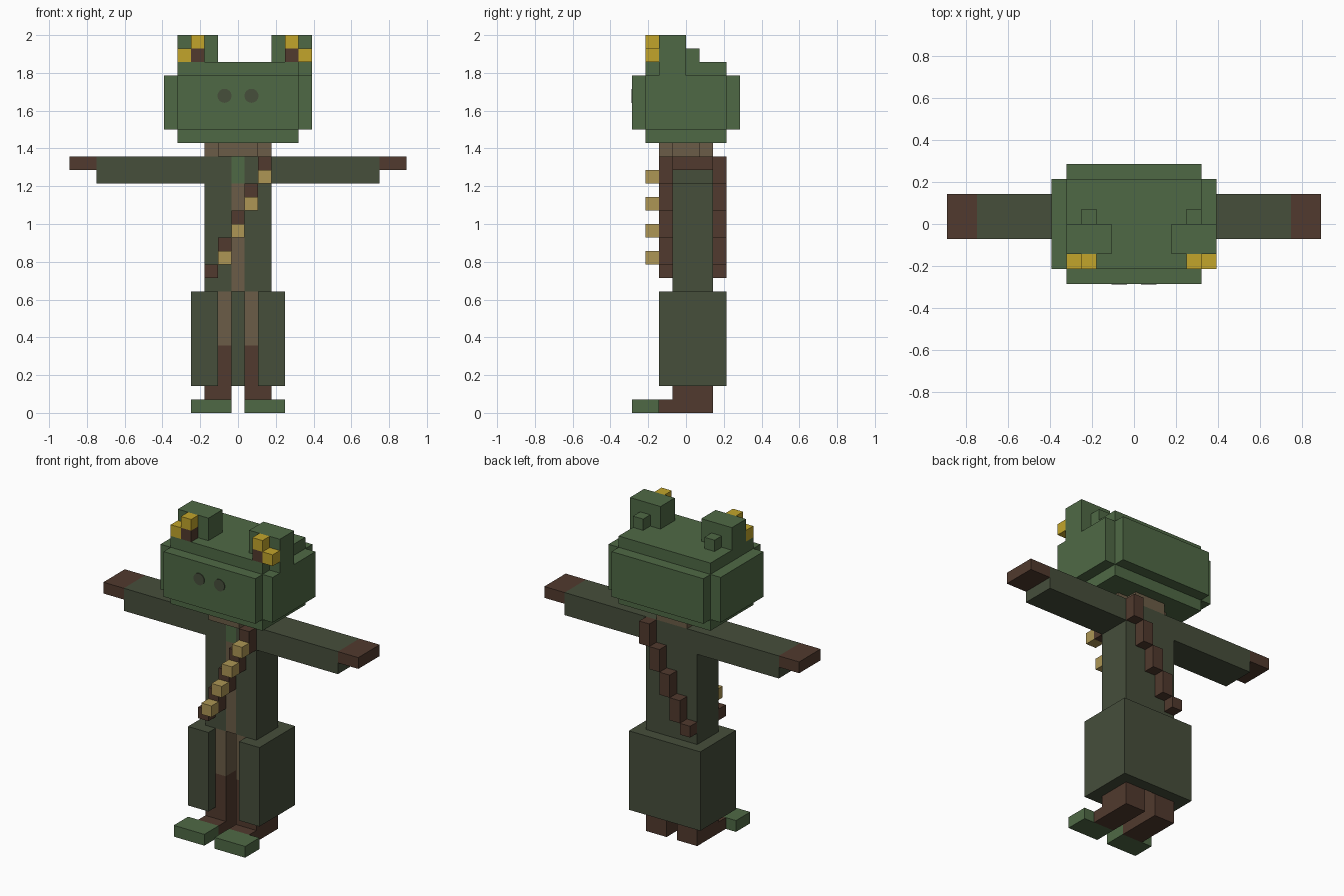
import bpy, bmesh, math
from mathutils import Matrix, Vector

cube = bpy.data.objects.get("Cube")
if cube:
    bpy.data.objects.remove(cube, do_unlink=True)

U = 2 / 28  # size of one block


def material(name, hex_code):
    rgb = [int(hex_code[i:i + 2], 16) / 255 for i in (0, 2, 4)]
    lin = [c / 12.92 if c <= 0.04045 else ((c + 0.055) / 1.055) ** 2.4 for c in rgb]
    m = bpy.data.materials.new(name)
    m.use_nodes = True
    m.diffuse_color = (*lin, 1)
    m.node_tree.nodes["Principled BSDF"].inputs["Base Color"].default_value = (*lin, 1)
    return m


GREEN = material("leaf_green", "4F6945")
OLIVE = material("dark_olive", "464E3B")
BROWN = material("dark_brown", "513A2E")
TAN = material("dull_tan", "6B5C47")
GOLD = material("pale_gold", "AD9655")
YELLOW = material("yellow", "C2A52B")


def finish(name, bm, mat):
    mesh = bpy.data.meshes.new(name)
    bm.to_mesh(mesh)
    bm.free()
    mesh.materials.append(mat)
    obj = bpy.data.objects.new(name, mesh)
    bpy.context.collection.objects.link(obj)
    return obj


def blocks(name, mat, *boxes):
    """One object from boxes given as (x0, x1, y0, y1, z0, z1) in block units."""
    bm = bmesh.new()
    for x0, x1, y0, y1, z0, z1 in boxes:
        centre = Vector((x0 + x1, y0 + y1, z0 + z1)) * U / 2
        size = Vector((x1 - x0, y1 - y0, z1 - z0)) * U
        bmesh.ops.create_cube(bm, size=1, matrix=Matrix.Translation(centre) @ Matrix.Diagonal((*size, 1)))
    return finish(name, bm, mat)


def pair(name, mat, *boxes):
    """Left (+x) and right (-x) copies of a part."""
    blocks("left_" + name, mat, *boxes)
    blocks("right_" + name, mat, *[(-b[1], -b[0], *b[2:]) for b in boxes])


# Head and neck
blocks("head", GREEN, (-4.5, 4.5, -3, 3, 20, 26), (-4.5, 4.5, -4, 4, 21, 25), (-5.5, 5.5, -3, 3, 21, 25))
blocks("neck", TAN, (-2.5, 2.5, -1, 1, 19, 20), (-1.5, 1.5, -2, 2, 19, 20))

# Ears: the left one sits a block further out and overhangs the head
blocks("left_ear", GREEN, (2.5, 5.5, -2, 0, 26, 28), (4.5, 5.5, -2, 0, 25, 26), (3.5, 4.5, 0, 1, 26, 27))
blocks("right_ear", GREEN, (-4.5, -1.5, -2, 0, 26, 28), (-3.5, -2.5, 0, 1, 26, 27))

# Ornaments on the ear fronts
for side, inner, outer in (("left", 3.5, 4.5), ("right", -3.5, -4.5)):
    blocks(side + "_ear_ornament", YELLOW,
           (inner, inner + 1, -3, -2, 27, 28), (outer, outer + 1, -3, -2, 26, 27))
    blocks(side + "_ear_knot", BROWN, (inner, inner + 1, -3, -2, 26, 27))

# Eyes: thin discs on the face
for side, s in (("left", 1), ("right", -1)):
    bm = bmesh.new()
    place = Matrix.Translation(Vector((s, -4, 23.5)) * U) @ Matrix.Rotation(math.pi / 2, 4, 'X')
    bmesh.ops.create_cone(bm, cap_ends=True, segments=24, radius1=0.52 * U, radius2=0.52 * U,
                          depth=0.008, matrix=place)
    finish(side + "_eye", bm, OLIVE)

# Torso with an open coat over the shirt
blocks("coat_back", OLIVE, (-2.5, 2.5, 0, 2, 9, 19))
pair("coat_front", OLIVE, (0.5, 2.5, -1, 0, 9, 19))
blocks("shirt", TAN, (-0.5, 0.5, -1, 0, 9, 17))
blocks("collar", GREEN, (-0.5, 0.5, -1, 0, 17, 19))

# Arms and hands
pair("arm", OLIVE, (2.5, 10.5, -1, 2, 17, 19))
pair("hand", BROWN, (10.5, 12.5, -1, 2, 18, 19))

# Diagonal strap, front and back, with pouches on the front
strap = [(1.5 - i, 2.5 - i, max(10, 17 - 2 * i), 19 - 2 * i) for i in range(5)]
blocks("strap_front", BROWN, *[(x0, x1, -2, -1, z0, z1) for x0, x1, z0, z1 in strap])
blocks("strap_back", BROWN, *[(x0, x1, 2, 3, z0, z1) for x0, x1, z0, z1 in strap])
blocks("strap_pouches", GOLD, *[(x0, x1, -3, -2, z0, z0 + 1) for x0, x1, z0, z1 in strap[:4]])

# Coat skirt, open at the front
pair("skirt_panel", OLIVE, (1.5, 3.5, -2, -1, 2, 9), (2.5, 3.5, -1, 2, 2, 9))
blocks("skirt_back", OLIVE, (-3.5, 3.5, 2, 3, 2, 9))

# Legs, boots and toes
pair("leg", TAN, (0.5, 2.5, -1, 2, 5, 9))
pair("boot", BROWN, (0.5, 2.5, -1, 2, 0, 5), (0.5, 2.5, -2, -1, 0, 1))
pair("toe", GREEN, (0.5, 3.5, -4, -2, 0, 1))
